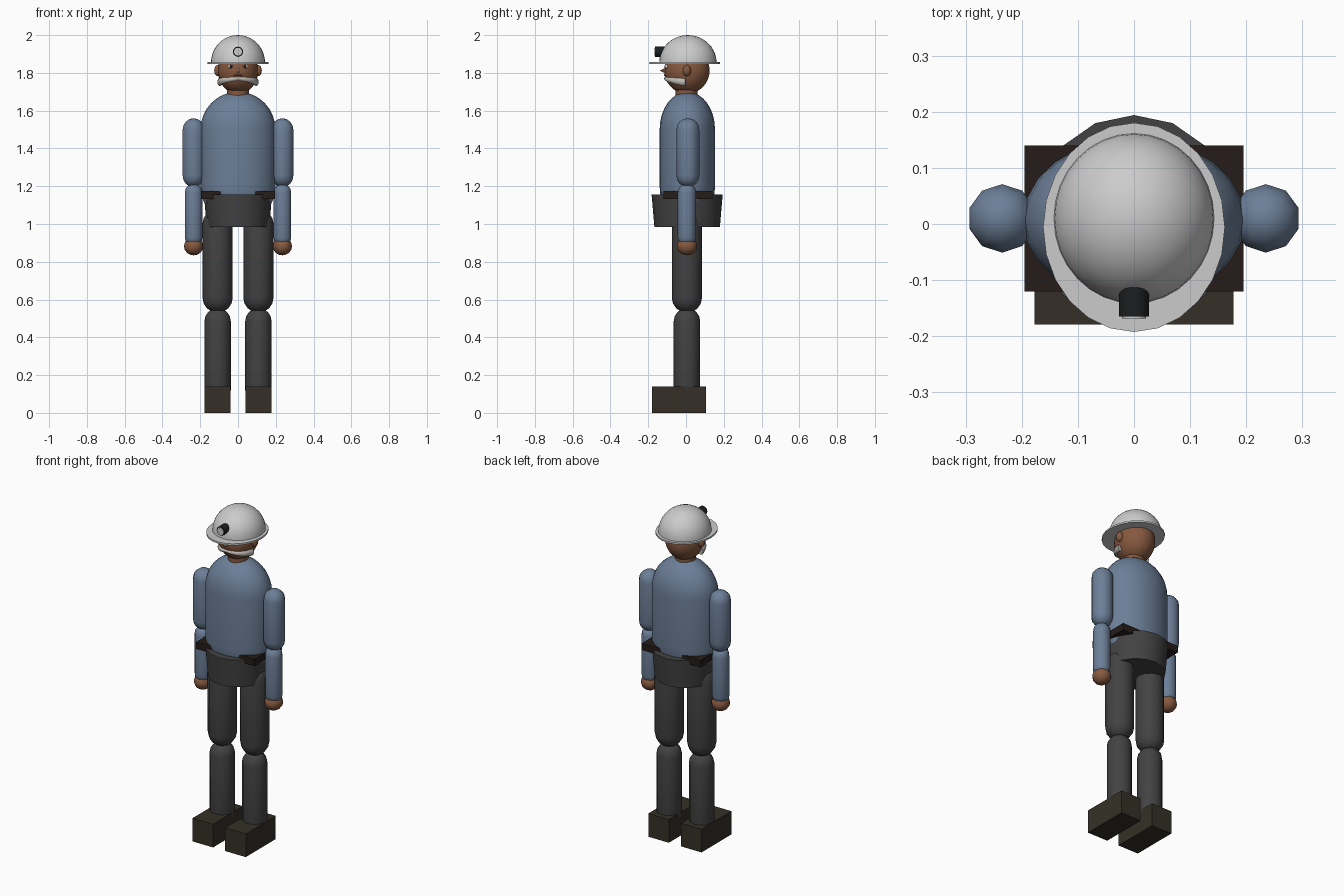
import bpy, bmesh, math
from mathutils import Matrix

if "Cube" in bpy.data.objects:
    bpy.data.objects.remove(bpy.data.objects["Cube"])

COLORS = {
    "shirt": (0.15, 0.21, 0.31), "trousers": (0.055, 0.055, 0.055),
    "boots": (0.035, 0.03, 0.02), "skin": (0.24, 0.10, 0.05),
    "belt": (0.018, 0.012, 0.01), "black": (0.012, 0.013, 0.014),
    "white": (0.75, 0.73, 0.7), "whiskers": (0.52, 0.49, 0.45), "lips": (0.3, 0.08, 0.06),
}
MATS = {}
for key, c in COLORS.items():
    MATS[key] = bpy.data.materials.new(key)
    MATS[key].diffuse_color = (*c, 1)


def finish(name, bm, loc, mat=None, smooth=True):
    bmesh.ops.recalc_face_normals(bm, faces=bm.faces)
    me = bpy.data.meshes.new(name)
    bm.to_mesh(me)
    bm.free()
    ob = bpy.data.objects.new(name, me)
    bpy.context.collection.objects.link(ob)
    ob.location = loc
    if mat:
        me.materials.append(MATS[mat])
    if smooth:
        bpy.ops.object.select_all(action='DESELECT')
        ob.select_set(True)
        bpy.context.view_layer.objects.active = ob
        bpy.ops.object.shade_smooth_by_angle(angle=math.radians(45))
    return ob


def lathe(name, profile, loc, mat=None, segs=16, scale=(1, 1), forward=False):
    """Spin an (r, z) profile about z; forward turns the axis to -y."""
    bm = bmesh.new()
    rings = []
    for r, z in profile:
        angles = [math.pi / 2 + 2 * math.pi * i / segs for i in range(segs)]
        rings.append([bm.verts.new((r * scale[0] * math.cos(a), r * scale[1] * math.sin(a), z))
                      for a in angles])
    for a, b in zip(rings, rings[1:]):
        for i in range(segs):
            j = (i + 1) % segs
            bm.faces.new((a[i], a[j], b[j], b[i]))
    bmesh.ops.remove_doubles(bm, verts=bm.verts, dist=1e-5)
    if forward:
        bmesh.ops.rotate(bm, verts=bm.verts, matrix=Matrix.Rotation(math.pi / 2, 3, 'X'))
    return finish(name, bm, loc, mat)


def cylinder(name, r0, r1, h, loc, mat=None, **kw):
    return lathe(name, [(0, 0), (r0, 0), (r1, h), (0, h)], loc, mat, **kw)


def arc(r, rz, z, a0, a1, n):
    return [(r * max(0, math.cos(math.radians(a0 + (a1 - a0) * i / n))),
             z + rz * math.sin(math.radians(a0 + (a1 - a0) * i / n))) for i in range(n + 1)]


def capsule(name, r, z0, z1, x, y, mat, segs=10, ratio=1, n=4):
    prof = arc(r, r, z0 + r, -90, 0, n) + arc(r, r, z1 - r, 0, 90, n)
    return lathe(name, prof, (x, y, 0), mat, segs, (1, ratio))


def ellipsoid(name, rx, ry, rz, loc, mat, segs=16, n=10):
    return lathe(name, arc(1, rz, 0, -90, 90, n), loc, mat, segs, (rx, ry))


def box(name, size, loc, mat):
    bm = bmesh.new()
    bmesh.ops.create_cube(bm, size=1)
    bmesh.ops.scale(bm, verts=bm.verts, vec=size)
    return finish(name, bm, loc, mat, smooth=False)


# Trunk
capsule("torso", 0.198, 1.0, 1.7, 0, 0.007, "shirt", 24, 0.74, 8)
box("belt", (0.39, 0.26, 0.042), (0, 0.01, 1.154), "belt")
cylinder("hips", 0.166, 0.18, 0.17, (0, 0.006, 0.985), "trousers", scale=(1, 1.045))

# Arms and legs
for s, side in ((-1, "left"), (1, "right")):
    capsule(side + "_upper_arm", 0.061, 1.195, 1.56, s * 0.235, 0.01, "shirt")
    capsule(side + "_forearm", 0.049, 0.88, 1.215, s * 0.235, 0.005, "shirt")
    ellipsoid(side + "_hand", 0.051, 0.054, 0.048, (s * 0.235, 0.005, 0.882), "skin", 12, 8)
    capsule(side + "_thigh", 0.08, 0.53, 1.08, s * 0.108, 0.005, "trousers", 12)
    capsule(side + "_shin", 0.07, 0.05, 0.555, s * 0.108, 0.005, "trousers", 12)
    box(side + "_boot", (0.137, 0.285, 0.14), (s * 0.109, -0.037, 0.07), "boots")

# Head and neck
cylinder("neck", 0.058, 0.058, 0.09, (0, 0.003, 1.65), "skin")
ellipsoid("head", 0.107, 0.12, 0.122, (0, 0.005, 1.812), "skin", 24, 16)
lathe("nose", [(0, 0), (0.018, 0), (0, 0.04)], (0, -0.1, 1.812), "skin", 10, forward=True)
ellipsoid("mouth", 0.024, 0.01, 0.005, (0, -0.108, 1.787), "lips", 12, 6)
for s, side in ((-1, "left"), (1, "right")):
    ellipsoid(side + "_ear", 0.02, 0.022, 0.03, (s * 0.106, 0.005, 1.812), "skin", 12, 8)
    ellipsoid(side + "_eye", 0.017, 0.012, 0.011, (s * 0.037, -0.1, 1.834), "white", 12, 8)
    ellipsoid(side + "_pupil", 0.008, 0.006, 0.008, (s * 0.037, -0.109, 1.834), "black", 10, 6)

# Whiskers: tapered tube wrapping round the jaw, heavier towards the ears
bm = bmesh.new()
rings = []
for i in range(17):
    t = (i - 8) / 8
    a, k = t * math.radians(88), abs(t)
    h, w, z = 0.009 + 0.013 * k, 0.008 + 0.006 * k, 1.771 - 0.02 * k
    ring = []
    for j in range(8):
        b = 2 * math.pi * j / 8
        d = w * math.cos(b)
        ring.append(bm.verts.new(((0.096 + d) * math.sin(a), -(0.108 + d) * math.cos(a),
                                  z + h * math.sin(b))))
    rings.append(ring)
for p, q in zip(rings, rings[1:]):
    for j in range(8):
        bm.faces.new((p[j], p[(j + 1) % 8], q[(j + 1) % 8], q[j]))
bm.faces.new(rings[0])
bm.faces.new(rings[-1])
finish("whiskers", bm, (0, 0, 0), "whiskers")

# Helmet with brim and lamp
lathe("helmet_dome", [(0, 0)] + arc(0.143, 0.145, 0, 0, 90, 10), (0, 0.01, 1.855),
      segs=32, scale=(1, 1.06))
cylinder("helmet_brim", 0.162, 0.162, 0.01, (0, -0.006, 1.848), segs=24, scale=(1, 1.15))
cylinder("lamp_body", 0.027, 0.027, 0.065, (0, -0.1, 1.912), "black", forward=True)
cylinder("lamp_lens", 0.021, 0.021, 0.006, (0, -0.162, 1.912), forward=True)

for m in bpy.data.materials:
    if m.users and not m.is_grease_pencil:
        m.use_nodes = True
        m.node_tree.nodes["Principled BSDF"].inputs["Base Color"].default_value = m.diffuse_color
